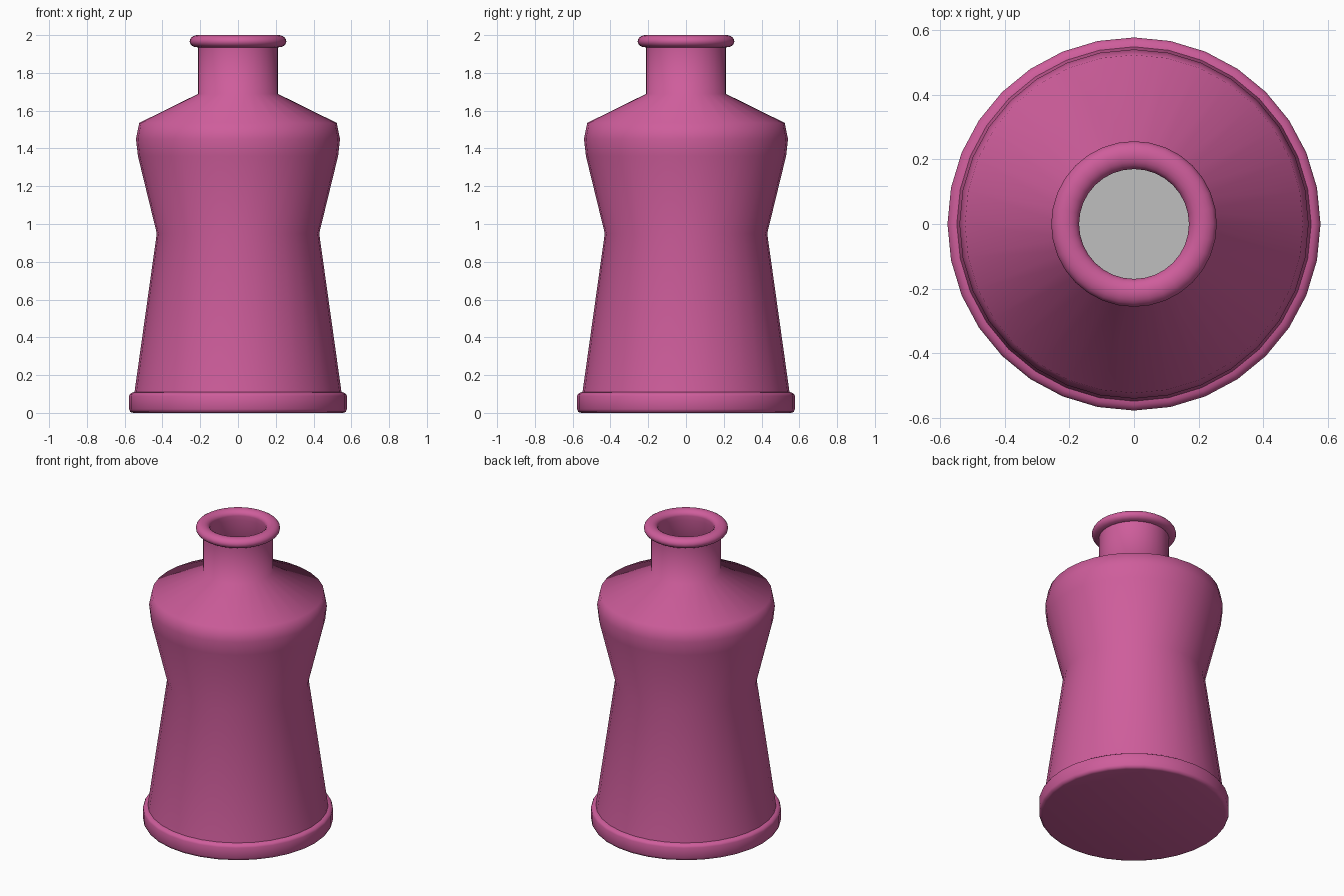
import bpy
import bmesh
import math

SEGMENTS = 32

cube = bpy.data.objects.get("Cube")
if cube:
    bpy.data.objects.remove(cube, do_unlink=True)


def make_material(name, rgb):
    mat = bpy.data.materials.new(name)
    mat.use_nodes = True
    mat.diffuse_color = (*rgb, 1)
    mat.node_tree.nodes["Principled BSDF"].inputs["Base Color"].default_value = (*rgb, 1)
    return mat


def lathe(name, profile, mat):
    """Turn a (radius, height) profile round z; zero radius closes to a point."""
    bm = bmesh.new()
    rings = []
    for r, z in profile:
        count = SEGMENTS if r > 0 else 1
        rings.append([bm.verts.new((r * math.cos(math.tau * i / SEGMENTS),
                                    r * math.sin(math.tau * i / SEGMENTS), z))
                      for i in range(count)])
    for a, b in zip(rings, rings[1:]):
        for i in range(SEGMENTS):
            j = (i + 1) % SEGMENTS
            corners = [a[i % len(a)], a[j % len(a)], b[j % len(b)], b[i % len(b)]]
            bm.faces.new(list(dict.fromkeys(corners)))
    mesh = bpy.data.meshes.new(name)
    bm.to_mesh(mesh)
    bm.free()
    mesh.materials.append(mat)
    obj = bpy.data.objects.new(name, mesh)
    bpy.context.collection.objects.link(obj)
    bpy.ops.object.select_all(action="DESELECT")
    obj.select_set(True)
    bpy.context.view_layer.objects.active = obj
    bpy.ops.object.shade_smooth_by_angle(angle=math.radians(65))
    return obj


pink = make_material("pink", (0.62, 0.11, 0.33))
grey = make_material("grey", (0.52, 0.52, 0.52))

# Foot: flat disc with softened edges
foot = [(0, 0), (0.555, 0), (0.57, 0.005), (0.577, 0.02),
        (0.577, 0.09), (0.572, 0.1), (0.56, 0.108), (0.548, 0.11)]

# Outer wall: waist, rounded shoulder and straight neck
wall = [(0.43, 0.95), (0.53, 1.36), (0.54, 1.45), (0.523, 1.535),
        (0.213, 1.688), (0.213, 1.935)]

# Rolled lip: rounded outside, flowing over into the mouth
lip = [(0.213 + 0.043 * math.cos(a), 1.967 + 0.033 * math.sin(a))
       for a in (math.radians(d) for d in range(-60, 181, 20))]

# Inner wall: neck bore opening into the hollow body
bore = [(0.175, 1.935), (0.178, 1.67), (0.48, 1.51), (0.5, 1.45),
        (0.39, 0.95), (0.5, 0.12)]

lathe("bottle", foot + wall + lip + bore, pink)

# Inside floor of the bottle
lathe("inner_floor", [(0.5, 0.12), (0, 0.12)], grey)
